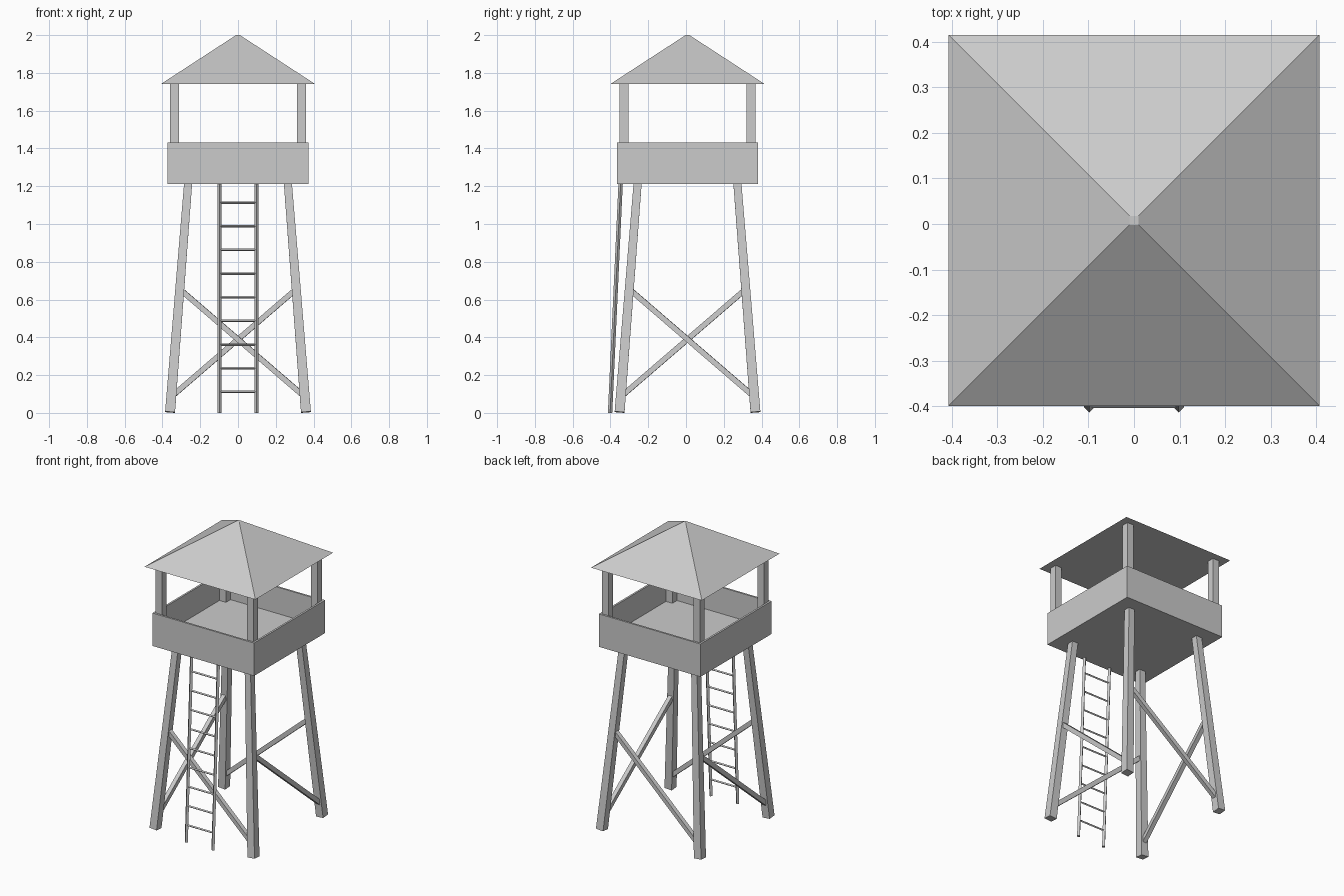
import bpy, bmesh, math
from mathutils import Vector

if "Cube" in bpy.data.objects:
    bpy.data.objects.remove(bpy.data.objects["Cube"])

CY = 0.008  # tower axis sits slightly behind the origin because of the ladder

grey = bpy.data.materials.new("plain grey")
grey.diffuse_color = (0.6, 0.6, 0.6, 1)
grey.use_nodes = True
grey.node_tree.nodes["Principled BSDF"].inputs["Base Color"].default_value = grey.diffuse_color


def finish(name, bm):
    bmesh.ops.recalc_face_normals(bm, faces=bm.faces)
    mesh = bpy.data.meshes.new(name)
    bm.to_mesh(mesh)
    bm.free()
    mesh.materials.append(grey)
    ob = bpy.data.objects.new(name, mesh)
    bpy.context.collection.objects.link(ob)
    return ob


def loft(bm, ring_a, ring_b):
    """Closed prism between two rings of points."""
    a = [bm.verts.new(p) for p in ring_a]
    b = [bm.verts.new(p) for p in ring_b]
    n = len(a)
    bm.faces.new(a[::-1])
    bm.faces.new(b)
    for i in range(n):
        bm.faces.new((a[i], a[(i + 1) % n], b[(i + 1) % n], b[i]))


def beam(name, a, b, ra, rb, turn=0.0):
    """Four-sided beam from a to b with corner radii ra and rb."""
    a, b = Vector(a), Vector(b)
    d = (b - a).normalized()
    u = d.cross(Vector((0, 0, 1))).normalized()
    v = d.cross(u)
    dirs = [u * math.cos(turn + i * math.pi / 2) + v * math.sin(turn + i * math.pi / 2)
            for i in range(4)]
    bm = bmesh.new()
    loft(bm, [a + k * ra for k in dirs], [b + k * rb for k in dirs])
    return finish(name, bm)


def square(half, z):
    return [(sx * half, CY + sy * half, z) for sx, sy in CORNERS]


# corners counter-clockwise, starting front left
CORNERS = [(-1, -1), (1, -1), (1, 1), (-1, 1)]
NAMES = ["front_left", "front_right", "back_right", "back_left"]
SIDES = ["front", "right", "back", "left"]


def leg_point(i, z):
    r = 0.36 - 0.079 * z
    return (CORNERS[i][0] * r, CY + CORNERS[i][1] * r, z)


# legs, posts and one diagonal brace per side
for i in range(4):
    beam(NAMES[i] + "_leg", leg_point(i, 0.004), leg_point(i, 1.235), 0.037, 0.030)
    x, y = CORNERS[i][0] * 0.336, CY + CORNERS[i][1] * 0.336
    bm = bmesh.new()
    loft(bm, [(x + sx * 0.0235, y + sy * 0.0235, 1.24) for sx, sy in CORNERS],
             [(x + sx * 0.0235, y + sy * 0.0235, 1.75) for sx, sy in CORNERS])
    finish(NAMES[i] + "_post", bm)
    beam(SIDES[i] + "_brace", leg_point(i, 0.655), leg_point((i + 1) % 4, 0.085),
         0.02, 0.02, math.pi / 4)

# platform: box with its top inset and sunk to form the parapet
bm = bmesh.new()
loft(bm, square(0.373, 1.213), square(0.373, 1.431))
top = max(bm.faces, key=lambda f: f.calc_center_median().z)
bm.normal_update()
bmesh.ops.inset_region(bm, faces=[top], thickness=0.018)
well = bmesh.ops.extrude_face_region(bm, geom=[top])
bmesh.ops.delete(bm, geom=[top], context='FACES_ONLY')
bmesh.ops.translate(bm, vec=(0, 0, -0.175),
                    verts=[g for g in well["geom"] if isinstance(g, bmesh.types.BMVert)])
finish("platform", bm)

# roof pyramid with a tiny flat top
bm = bmesh.new()
loft(bm, square(0.407, 1.742), square(0.01, 2.0))
finish("roof", bm)


# leaning ladder on the front
def ladder_y(z):
    return -0.402 + 0.046 * z


for side, s in (("left", -1), ("right", 1)):
    beam(side + "_ladder_rail", (s * 0.098, ladder_y(0), 0.0),
         (s * 0.098, ladder_y(1.225), 1.225), 0.0115, 0.0115)
for k in range(9):
    z = 0.111 + 0.1253 * k
    beam("ladder_rung_%d" % (k + 1), (-0.098, ladder_y(z), z),
         (0.098, ladder_y(z), z), 0.0065, 0.0065)
